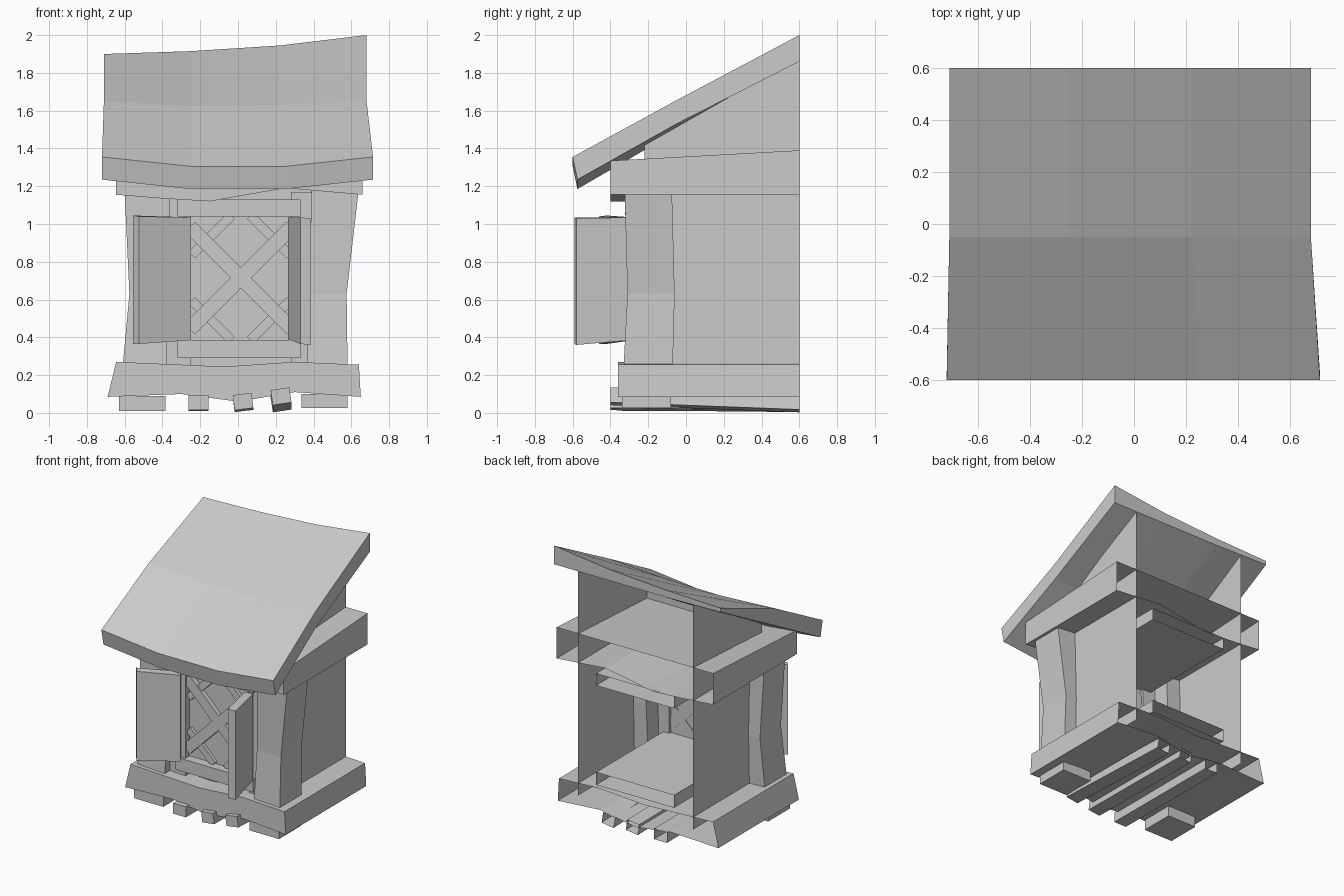
import bpy, bmesh, math
from mathutils import Vector, Matrix

if "Cube" in bpy.data.objects:
    bpy.data.objects.remove(bpy.data.objects["Cube"])

grey = bpy.data.materials.new("plain grey")
grey.use_nodes = True
grey.diffuse_color = (0.6, 0.6, 0.6, 1)
grey.node_tree.nodes["Principled BSDF"].inputs["Base Color"].default_value = (0.6, 0.6, 0.6, 1)

FRONT, BACK = -0.6, 0.6


def finish(name, bm):
    bmesh.ops.recalc_face_normals(bm, faces=bm.faces)
    mesh = bpy.data.meshes.new(name)
    bm.to_mesh(mesh)
    bm.free()
    mesh.materials.append(grey)
    ob = bpy.data.objects.new(name, mesh)
    bpy.context.collection.objects.link(ob)
    return ob


def loft(name, rings, cap_start=True, cap_end=True, closed=True):
    """Skin a series of matching rings of points."""
    bm = bmesh.new()
    vs = [[bm.verts.new(p) for p in ring] for ring in rings]
    n = len(vs[0])
    for a, b in zip(vs, vs[1:]):
        for i in range(n if closed else n - 1):
            j = (i + 1) % n
            bm.faces.new((a[i], a[j], b[j], b[i]))
    if cap_start:
        bm.faces.new(vs[0])
    if cap_end:
        bm.faces.new(vs[-1])
    return finish(name, bm)


def prism(name, profile, y0, y1, open_back=True, rise=0.0, top_above=9):
    """Extrude a front outline along y; points above top_above rise to the back."""
    front = [(x, y0, z) for x, z in profile]
    back = [(x, y1, z + (rise if z > top_above else 0)) for x, z in profile]
    return loft(name, [front, back], cap_end=not open_back)


def rect(x0, x1, z0, z1, tilt=0.0):
    c = Vector(((x0 + x1) / 2, (z0 + z1) / 2))
    rot = Matrix.Rotation(tilt, 2)
    pts = [(x0, z0), (x1, z0), (x1, z1), (x0, z1)]
    return [tuple(c + rot @ (Vector(p) - c)) for p in pts]


# Sagging roof slab: each ring is a cross-section running front to back
top_y, low_y = (FRONT, -0.05, BACK), (-0.575, -0.05, BACK)
roof = [
    ((-0.72, -0.71, -0.71), (1.355, 1.65, 1.90), (1.235, 1.52, 1.87)),
    ((-0.25, -0.25, -0.25), (1.305, 1.625, 1.915), (1.185, 1.49, 1.86)),
    ((0.25, 0.22, 0.22), (1.305, 1.63, 1.945), (1.185, 1.49, 1.86)),
    ((0.715, 0.68, 0.68), (1.355, 1.655, 2.0), (1.235, 1.53, 1.86)),
]
rings = []
for xs, tops, lows in roof:
    ring = list(zip(xs, top_y, tops)) + list(zip(xs, low_y, lows))[::-1]
    rings.append(ring)
loft("roof", rings)

# Thin side walls, open at the back, rising into the roof
for side, name in ((1, "left_wall"), (-1, "right_wall")):
    x = 0.48 * side
    low = [(x, y, 0.17) for y in (-0.22, -0.05, BACK)]
    high = [(x, -0.22, 1.45), (x, -0.05, 1.55), (x, BACK, 1.875)]
    loft(name, [low, high], False, False, closed=False)

# Recessed front panel
loft("front_panel", [[(-0.48, -0.22, z), (0.48, -0.22, z)] for z in (0.2, 1.45)],
     False, False, closed=False)

# Cornice and plinth, both hollow at the back
prism("cornice", [(-0.645, 1.155), (-0.4, 1.135), (-0.15, 1.12), (0.25, 1.19),
                  (0.66, 1.155), (0.66, 1.335), (-0.645, 1.335)],
      -0.4, BACK, rise=0.055, top_above=1.3)
prism("plinth", [(-0.69, 0.085), (-0.3, 0.1), (0, 0.06), (0.3, 0.11), (0.65, 0.085),
                 (0.64, 0.255), (0.3, 0.27), (-0.07, 0.245), (-0.645, 0.27)], -0.36, BACK)

# Lintel and sill run through to the back
prism("lintel", rect(-0.32, 0.33, 1.04, 1.13), -0.29, BACK)
prism("sill", rect(-0.32, 0.33, 0.29, 0.385), -0.29, BACK)

# Bowed corner pillars: inner x, outer x, front y, rear y at each height
def pillar(name, levels):
    loft(name, [[(a, f, z), (b, f, z), (b, r, z), (a, r, z)] for z, a, b, f, r in levels])


pillar("right_pillar", [(0.25, -0.38, -0.61, -0.33, -0.07),
                        (0.63, -0.37, -0.575, -0.31, -0.06),
                        (1.17, -0.36, -0.6, -0.325, -0.075)])
pillar("left_pillar", [(0.25, 0.365, 0.58, -0.33, -0.07),
                       (0.63, 0.375, 0.575, -0.31, -0.06),
                       (1.19, 0.39, 0.64, -0.325, -0.075)])

# Window stiles between the pillars and the opening
prism("right_stile", rect(-0.39, -0.25, 0.25, 1.15), -0.27, -0.2, False)
prism("left_stile", rect(0.28, 0.4, 0.25, 1.17), -0.27, -0.2, False)

# Diagonal lattice
CX, CZ = 0.015, 0.715


def bar(name, p, q, width, depth):
    p, q = Vector(p), Vector(q)
    d = (q - p).normalized() * width / 2
    s = Vector((-d.y, d.x))
    pts = [p + s, q + s, q - s, p - s]
    prism(name, [(CX + v.x, CZ + v.y) for v in pts], -0.22 - depth, -0.215, False)


for s in (1, -1):
    bar("lattice_diagonal", (-0.27, -0.27 * s), (0.27, 0.27 * s), 0.078, 0.035)
    for t in (1, -1):
        bar("lattice_corner_bar", (0.26 * s, 0.12 * t), (0.05 * s, 0.33 * t), 0.05, 0.025)

# Open shutters: plan outline lofted from bottom to top
def shutter(name, plan, lows, highs):
    loft(name, [[(x, y, z) for (x, y), z in zip(plan, zs)] for zs in (lows, highs)])


shutter("right_shutter", [(-0.25, -0.33), (-0.525, -0.46), (-0.555, -0.42), (-0.28, -0.28)],
        (0.385, 0.365, 0.365, 0.385), (1.035, 1.04, 1.045, 1.035))
shutter("left_shutter", [(0.265, -0.3), (0.33, -0.59), (0.385, -0.58), (0.33, -0.29)],
        (0.39, 0.365, 0.36, 0.385), (1.035, 1.035, 1.03, 1.035))

# Front feet and the floor joists
prism("right_foot", rect(-0.63, -0.385, 0.01, 0.09), -0.34, -0.08, False)
prism("left_foot", rect(0.335, 0.58, 0.025, 0.1), -0.34, -0.08, False)
for x, z, tilt in ((-0.208, 0.055, 0), (0.027, 0.06, 0.12), (0.228, 0.088, 0.15)):
    w = 0.05 if tilt else 0.053
    ring = rect(x - w, x + w, z - 0.04, z + 0.04, tilt)
    loft("joist", [[(px, -0.4, pz) for px, pz in ring],
                   [(px, BACK, pz - z + 0.05) for px, pz in ring]], cap_end=False)
